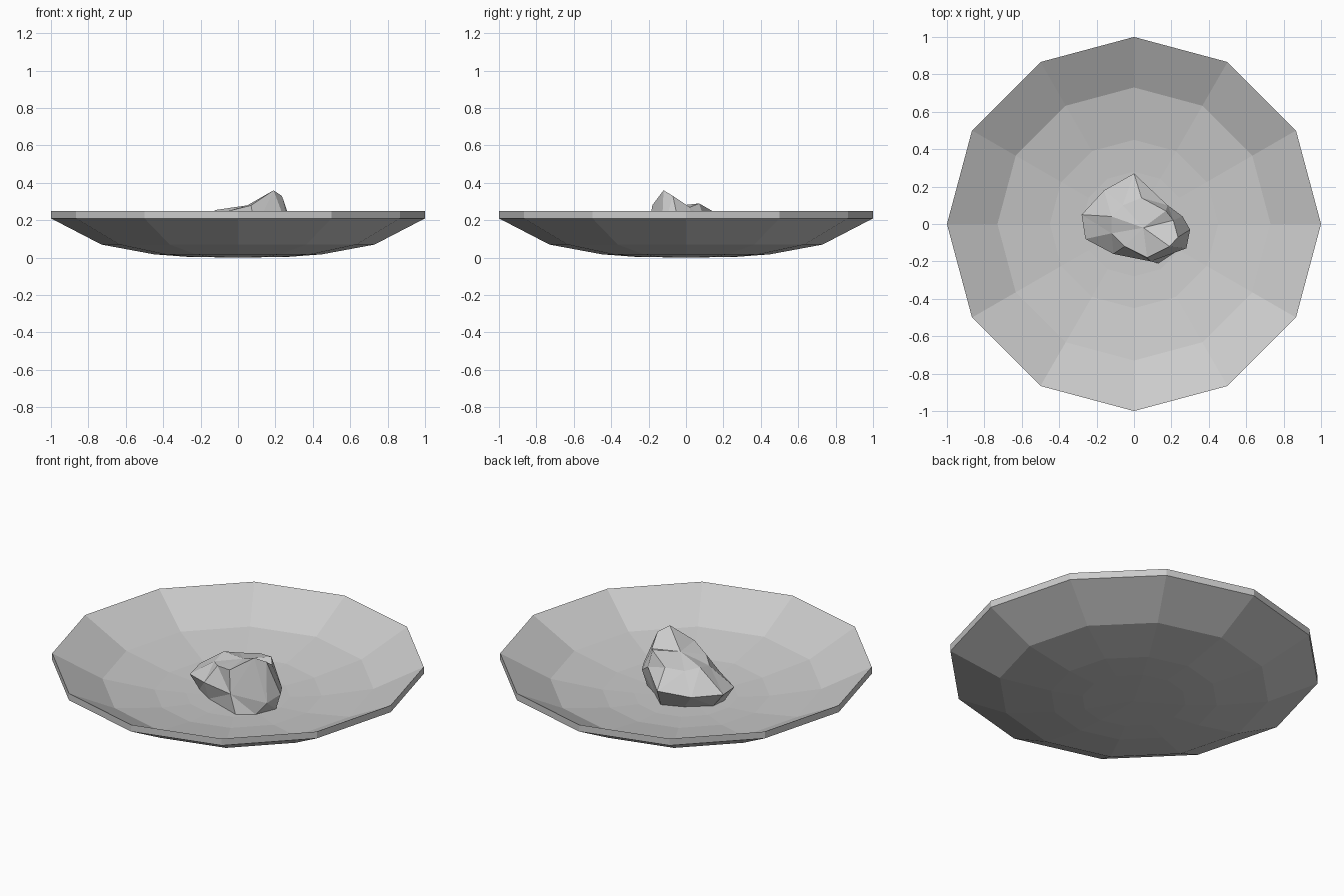
import bpy, bmesh
from math import cos, sin, pi

if "Cube" in bpy.data.objects:
    bpy.data.objects.remove(bpy.data.objects["Cube"])


def loft(name, rings, bottom, top):
    """Join rings of points from bottom to top and fan both ends to a point."""
    bm = bmesh.new()
    loops = [[bm.verts.new(p) for p in ring] for ring in rings]
    n = len(loops[0])
    low, high = bm.verts.new(bottom), bm.verts.new(top)
    for i in range(n):
        j = (i + 1) % n
        for a, b in zip(loops, loops[1:]):
            bm.faces.new((a[i], a[j], b[j], b[i]))
        bm.faces.new((low, loops[0][j], loops[0][i]))
        bm.faces.new((high, loops[-1][i], loops[-1][j]))
    bmesh.ops.recalc_face_normals(bm, faces=bm.faces)
    me = bpy.data.meshes.new(name)
    bm.to_mesh(me)
    bm.free()
    ob = bpy.data.objects.new(name, me)
    bpy.context.collection.objects.link(ob)
    return ob


# Shallow twelve-sided dish: outside profile up, then back down the inside
under = [(0.28, 0.005), (0.45, 0.018), (0.73, 0.07), (1.0, 0.21)]
profile = under + [(r, z + 0.04) for r, z in reversed(under)]
circle = [(cos(k * pi / 6), sin(k * pi / 6)) for k in range(12)]
loft("dish", [[(r * x, r * y, z) for x, y in circle] for r, z in profile],
     (0, 0, 0), (0, 0, 0.04))

# Jagged rock: base on the dish, overhanging waist, crown with a peak
base = [(.27, -.03), (.24, .02), (.15, .08), (.04, .18), (-.08, .13),
        (-.20, .03), (-.21, -.06), (-.10, -.13), (.13, -.21), (.22, -.15)]
waist = [(.30, -.03, .14), (.26, .04, .14), (.18, .10, .20), (0, .27, .17),
         (-.16, .18, .14), (-.28, .05, .14), (-.26, -.08, .13),
         (-.11, -.16, .15), (.09, -.20, .15), (.28, -.13, .12)]
crown = [(.235, -.07, .33), (.21, .02, .27), (.17, .07, .29), (.04, .14, .25),
         (-.06, .10, .24), (-.12, .04, .255), (-.12, -.05, .23),
         (-.05, -.12, .25), (.07, -.18, .28), (.19, -.12, .36)]
rock = loft("rock", [[(x, y, .045) for x, y in base], waist, crown],
            (0.03, 0, .042), (.05, -.02, .28))

# Split the rock into flat triangular facets
bm = bmesh.new()
bm.from_mesh(rock.data)
bmesh.ops.triangulate(bm, faces=bm.faces)
bm.to_mesh(rock.data)
bm.free()
